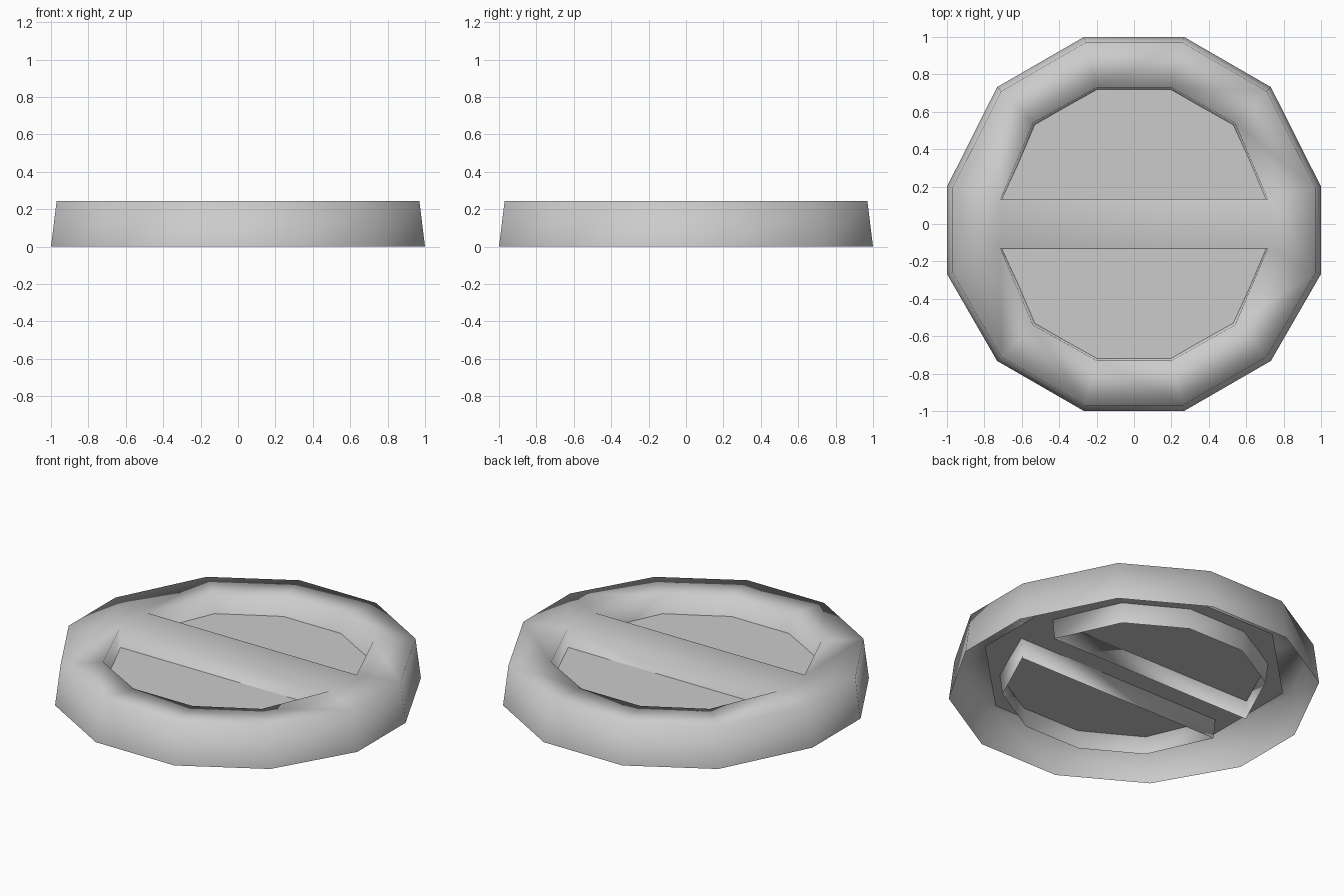
import bpy
import bmesh
from math import radians, cos, sin

if "Cube" in bpy.data.objects:
    bpy.data.objects.remove(bpy.data.objects["Cube"], do_unlink=True)

HEIGHT = 0.245
FLOOR_Z = 0.135

grey = bpy.data.materials.new("light_grey")
grey.use_nodes = True
colour = (0.6, 0.6, 0.6, 1)
grey.diffuse_color = colour
grey.node_tree.nodes["Principled BSDF"].inputs["Base Color"].default_value = colour


def finish(bm, name, smooth):
    mesh = bpy.data.meshes.new(name)
    bm.to_mesh(mesh)
    bm.free()
    for poly in mesh.polygons:
        poly.use_smooth = smooth
    mesh.materials.append(grey)
    obj = bpy.data.objects.new(name, mesh)
    bpy.context.collection.objects.link(obj)
    return obj


def bridge(bm, lower, upper):
    """Wall of quads between two closed loops."""
    n = len(lower)
    for i in range(n):
        j = (i + 1) % n
        bm.faces.new((lower[i], lower[j], upper[j], upper[i]))


bm = bmesh.new()


def rim_loop(radius, z):
    """Twelve-sided loop, with the two rear side corners pulled forward a little."""
    loop = []
    for i in range(12):
        a = radians(15 + 30 * i)
        y = 0.2 if i in (0, 5) else radius * sin(a)
        loop.append(bm.verts.new((radius * cos(a), y, z)))
    return loop


def pocket_loop(side, inset, z):
    """D-shaped loop from the +x bar corner round to the -x bar corner."""
    half = [(0.715 - inset, 0.13 + inset / 2), (0.54 - inset, 0.54 - inset),
            (0.2 - inset / 2, 0.73 - inset)]
    points = half + [(-x, y) for x, y in reversed(half)]
    return [bm.verts.new((x, side * y, z)) for x, y in points]


# Sloped outer wall
outer = rim_loop(1.035, HEIGHT)
base = rim_loop(1.035, 0)
for v in outer:
    v.co.x *= 0.97
    v.co.y *= 0.97
bridge(bm, base, outer)

# Pocket walls, open at the bottom
back = pocket_loop(1, 0, HEIGHT)
front = pocket_loop(-1, 0, HEIGHT)
bridge(bm, pocket_loop(1, 0.02, 0.015), back)
bridge(bm, pocket_loop(-1, 0.02, 0.015), front)

# Flat top: two arcs, two side pieces and the crossbar
front_outer = [outer[(11 - i) % 12] for i in range(6)]
for rim, pocket in ((outer[:6], back), (front_outer, front)):
    for i in range(5):
        bm.faces.new((rim[i], rim[i + 1], pocket[i + 1], pocket[i]))
bm.faces.new((outer[11], outer[0], back[0], front[0]))
bm.faces.new((outer[5], outer[6], front[5], back[5]))
bm.faces.new((back[0], back[5], front[5], front[0]))
bmesh.ops.recalc_face_normals(bm, faces=bm.faces)
finish(bm, "lid_body", True)

# Eight-sided plate that closes the pockets
bm = bmesh.new()
plate = [bm.verts.new((0.87 * cos(radians(22.5 + 45 * i)),
                       0.87 * sin(radians(22.5 + 45 * i)), FLOOR_Z)) for i in range(8)]
bm.faces.new(plate)
finish(bm, "pocket_floor", False)
